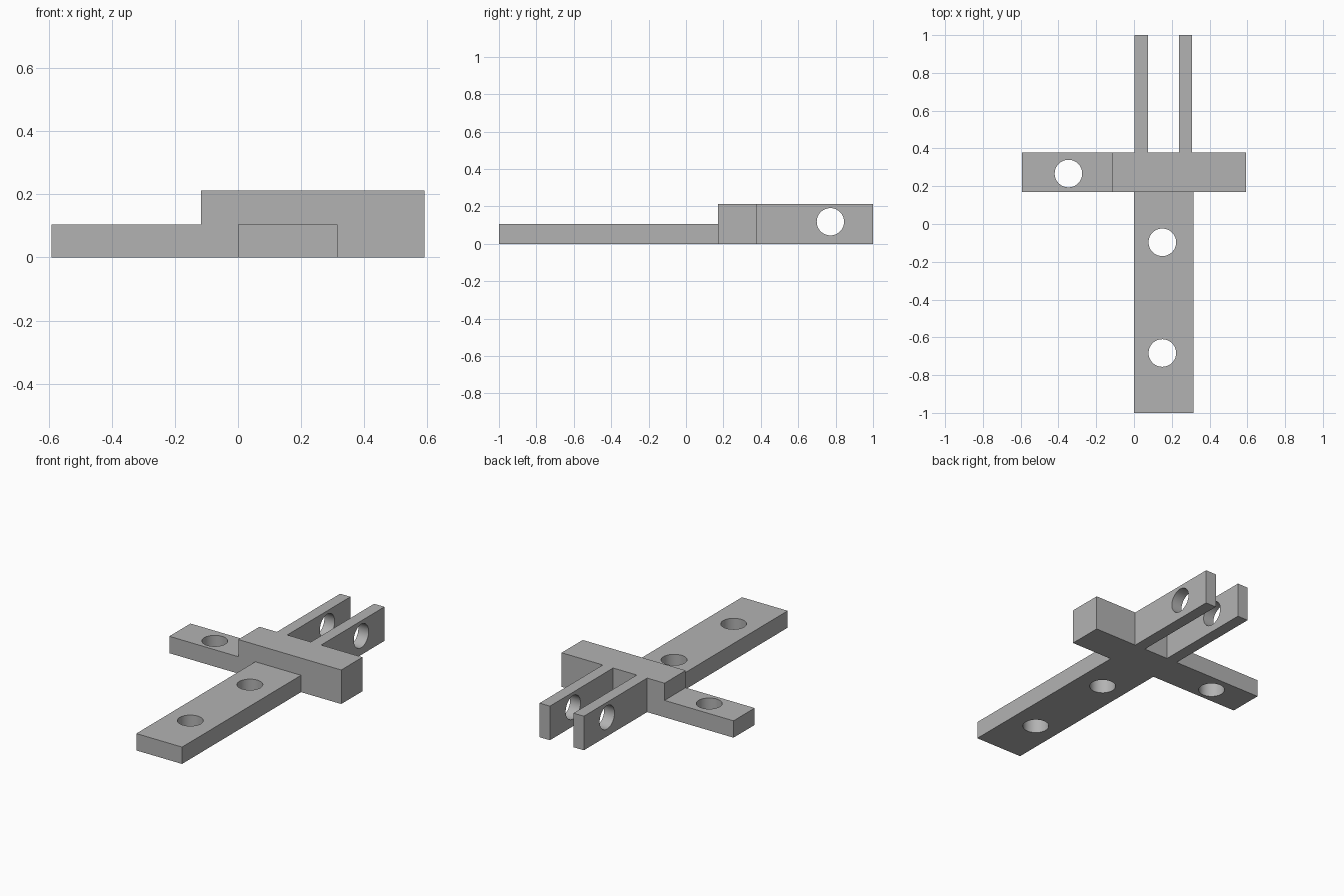
import bpy
import bmesh
import math
from mathutils import Matrix, Vector

if "Cube" in bpy.data.objects:
    bpy.data.objects.remove(bpy.data.objects["Cube"], do_unlink=True)

grey = bpy.data.materials.new("plain grey")
grey.use_nodes = True
COLOUR = (0.45, 0.45, 0.45, 1)
grey.diffuse_color = COLOUR
grey.node_tree.nodes["Principled BSDF"].inputs["Base Color"].default_value = COLOUR


def finish(name, bm):
    bmesh.ops.recalc_face_normals(bm, faces=bm.faces)
    mesh = bpy.data.meshes.new(name)
    bm.to_mesh(mesh)
    bm.free()
    mesh.materials.append(grey)
    obj = bpy.data.objects.new(name, mesh)
    bpy.context.scene.collection.objects.link(obj)
    return obj


def box(name, low, high):
    low, high = Vector(low), Vector(high)
    bm = bmesh.new()
    place = Matrix.Translation((low + high) / 2) @ Matrix.Diagonal((high - low).to_4d())
    bmesh.ops.create_cube(bm, size=1, matrix=place)
    return finish(name, bm)


def drill(name, centre, along_x=False):
    turn = Matrix.Rotation(math.pi / 2 if along_x else 0, 4, 'Y')
    bm = bmesh.new()
    bmesh.ops.create_cone(bm, cap_ends=True, segments=48, radius1=HOLE, radius2=HOLE,
                          depth=0.6, matrix=Matrix.Translation(centre) @ turn)
    return finish(name, bm)


def combine(target, tool, operation):
    mod = target.modifiers.new(operation.title(), 'BOOLEAN')
    mod.operation = operation
    mod.solver = 'EXACT'
    mod.object = tool
    bpy.context.view_layer.objects.active = target
    bpy.ops.object.modifier_apply(modifier=mod.name)
    bpy.data.objects.remove(tool, do_unlink=True)


HOLE = 0.073
LOW, HIGH = 0.105, 0.212
HALF = 0.592
FRONT, BACK = 0.17, 0.378

# Crossbar: stepped profile extruded front to back
bm = bmesh.new()
profile = [(-HALF, 0), (HALF, 0), (HALF, HIGH), (-0.117, HIGH), (-0.117, LOW), (-HALF, LOW)]
face = bm.faces.new([bm.verts.new((x, FRONT, z)) for x, z in profile])
grown = bmesh.ops.extrude_face_region(bm, geom=[face])["geom"]
bmesh.ops.translate(bm, vec=(0, BACK - FRONT, 0),
                    verts=[v for v in grown if isinstance(v, bmesh.types.BMVert)])
body = finish("bracket_body", bm)

# Long front plate and the two rear fork prongs, rooted inside the crossbar
combine(body, box("front_plate", (0, -1, 0), (0.315, FRONT + 0.05, LOW)), 'UNION')
for x in (0.003, 0.237):
    combine(body, box("fork_prong", (x, BACK - 0.05, 0), (x + 0.071, 1, HIGH)), 'UNION')

# Screw holes, and one cross hole through both prongs
for x, y in ((-0.347, 0.267), (0.15, -0.097), (0.15, -0.683)):
    combine(body, drill("screw_hole", (x, y, 0.1)), 'DIFFERENCE')
combine(body, drill("pivot_hole", (0.155, 0.772, 0.118), along_x=True), 'DIFFERENCE')

# Smooth hole walls, crisp block edges
bpy.ops.object.select_all(action='DESELECT')
body.select_set(True)
bpy.context.view_layer.objects.active = body
bpy.ops.object.shade_smooth_by_angle(angle=math.radians(30))
